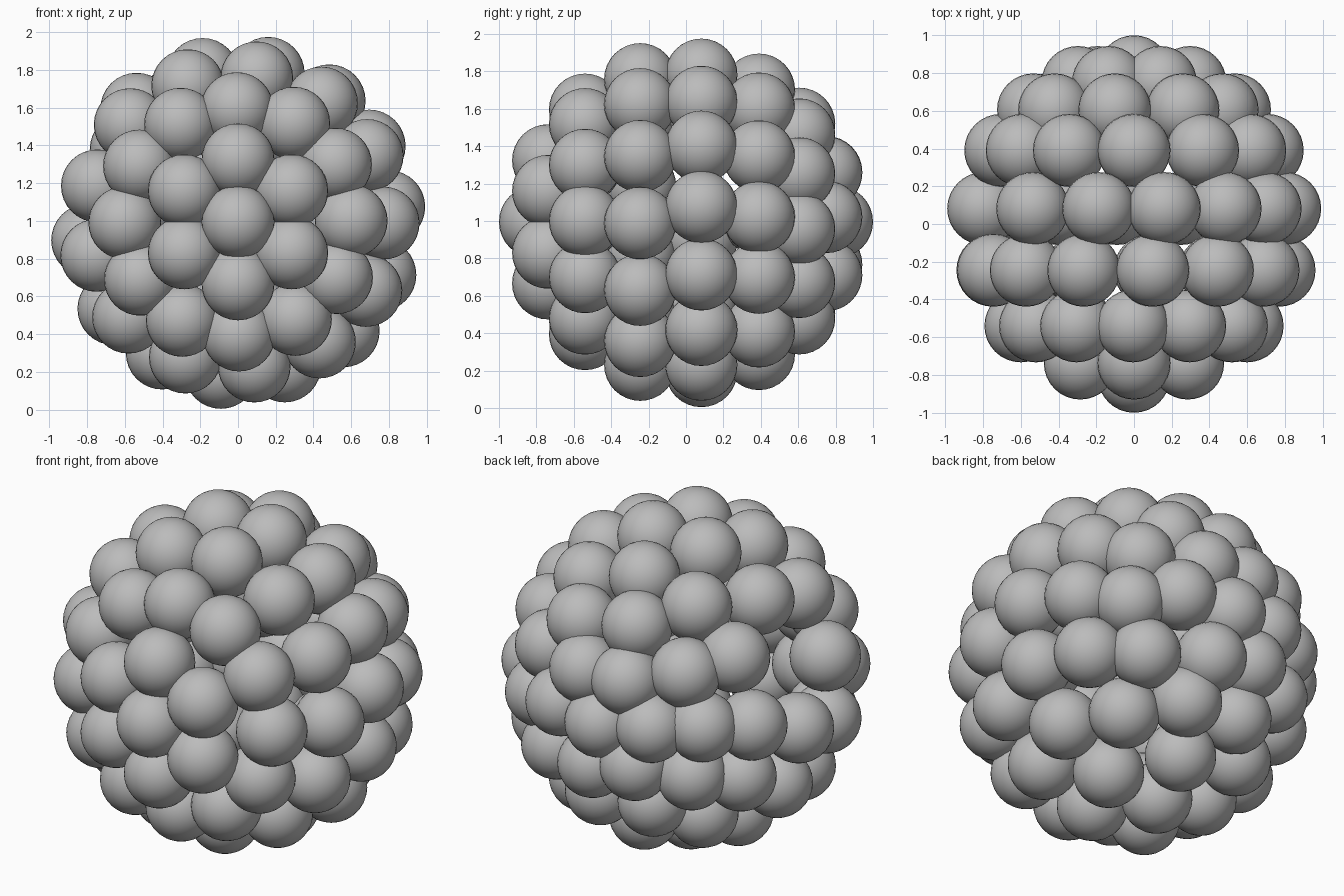
import bpy, math

if "Cube" in bpy.data.objects:
    bpy.data.objects.remove(bpy.data.objects["Cube"])

SHELL = 0.807     # distance of ball centres from the cluster centre
BALL = 0.193      # ball radius
CENTRE_Z = 0.995

grey = bpy.data.materials.new("plain_grey")
grey.diffuse_color = (0.5, 0.5, 0.5, 1)
grey.use_nodes = True
grey.node_tree.nodes["Principled BSDF"].inputs["Base Color"].default_value = grey.diffuse_color


def even(count, start):
    return [start + 360 * i / count for i in range(count)]


# Rings of balls around the front-back axis: (name, y position, angles in degrees)
rings = [
    ("front_pole", -0.807, [0]),
    ("front_inner_ring", -0.737, even(6, 30)),
    ("front_outer_ring", -0.540, even(12, 0.5)),
    ("front_middle_ring", -0.245, even(13, -0.5)),
    # one ball is absent on the left side of this ring
    ("middle_ring", 0.082, [5.7, 30, 53, 78.5, 103.5, 132, 187, 215,
                            240, 263.5, 288, 314, 339.5]),
    ("back_middle_ring", 0.390, [2, 29.7, 59, 90, 119, 147, 179, 206,
                                 237, 270, 304, 335]),
    ("back_outer_ring", 0.605, [-4, 29, 61, 101, 142, 176, 210, 247, 285, 323]),
    ("back_inner_ring", 0.750, [5, 62, 117, 175, 230, 287]),
    ("back_pole", 0.807, [0]),
]

# One smooth ball mesh shared by every position
bpy.ops.mesh.primitive_uv_sphere_add(segments=32, ring_count=16, radius=BALL)
first = bpy.context.object
bpy.ops.object.shade_smooth()
mesh = first.data
mesh.name = "ball"
mesh.materials.append(grey)
bpy.data.objects.remove(first)

for name, y, angles in rings:
    r = math.sqrt(max(0, SHELL ** 2 - y ** 2))
    for i, a in enumerate(angles):
        t = math.radians(a)
        ball = bpy.data.objects.new(f"{name}_ball_{i + 1}", mesh)
        ball.location = (r * math.cos(t), y, CENTRE_Z + r * math.sin(t))
        bpy.context.collection.objects.link(ball)
